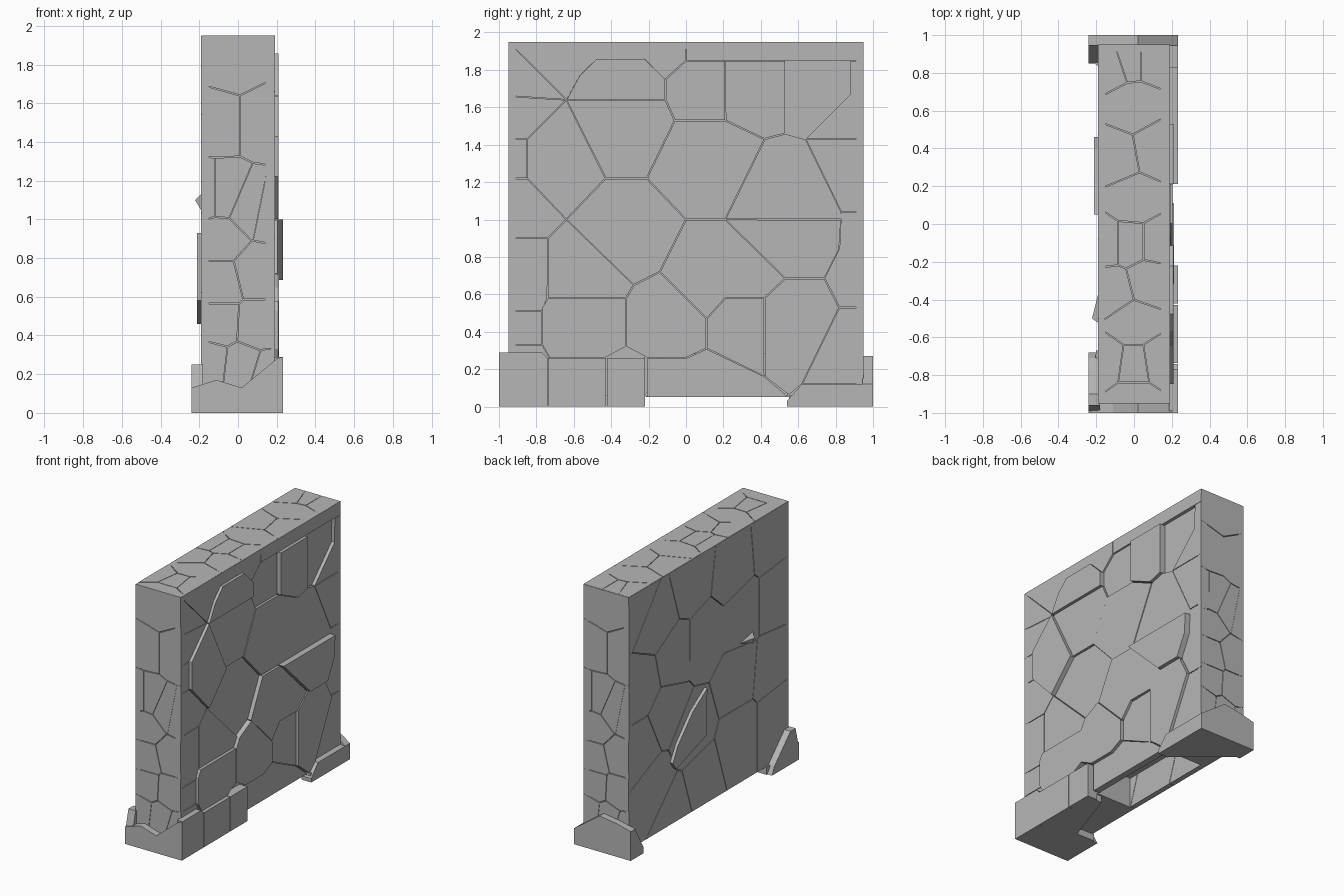
import bpy, bmesh
from mathutils import Vector

GAP = 0.003   # joint width around each stone
stone_mat = bpy.data.materials.new("stone_grey")
stone_mat.diffuse_color = (0.47, 0.47, 0.47, 1)


def finish(name, bm):
    bmesh.ops.recalc_face_normals(bm, faces=bm.faces)
    me = bpy.data.meshes.new(name)
    bm.to_mesh(me)
    bm.free()
    me.materials.append(stone_mat)
    ob = bpy.data.objects.new(name, me)
    bpy.context.collection.objects.link(ob)


def prism(bm, pts, axis, lo, hi, gap=0.0):
    """Extrude a 2D outline along an axis (x: y,z  y: x,z  z: x,y)."""
    c = sum((Vector(p) for p in pts), Vector((0, 0))) / len(pts)
    out = []
    for p in pts:
        d = Vector(p) - c
        out.append(c + d * (1 - gap / d.length) if gap else Vector(p))

    def place(p, h):
        co = [p[0], p[1]]
        co.insert(axis, h)
        return bm.verts.new(co)
    a = [place(p, lo) for p in out]
    b = [place(p, hi) for p in out]
    bm.faces.new(a)
    bm.faces.new(b)
    for i in range(len(a)):
        j = (i + 1) % len(a)
        bm.faces.new((a[i], a[j], b[j], b[i]))


def cells(rect, sites):
    """Split a rectangle into polygonal stones around the given sites."""
    u0, v0, u1, v1 = rect
    for i, s in enumerate(sites):
        poly = [Vector(p) for p in ((u0, v0), (u1, v0), (u1, v1), (u0, v1))]
        s = Vector(s)
        for k, t in enumerate(sites):
            if k == i:
                continue
            n = Vector(t) - s
            m = (Vector(t) + s) / 2
            new = []
            for p, q in zip(poly, poly[1:] + poly[:1]):
                dp, dq = (p - m).dot(n), (q - m).dot(n)
                if dp <= 0:
                    new.append(p)
                if dp * dq < 0:
                    new.append(p + (q - p) * (dp / (dp - dq)))
            poly = new
        yield poly


def facing(name, axis, rect, sites, lo, hi):
    bm = bmesh.new()
    for poly in cells(rect, sites):
        prism(bm, poly, axis, lo, hi, GAP)
    finish(name, bm)


# wall core, hollowed underneath between the feet
bm = bmesh.new()
prism(bm, [(-.935, .05), (-.22, .05), (-.22, .28), (.54, .28), (.54, .05),
           (.935, .05), (.935, 1.935), (-.935, 1.935)], 0, -.172, .165)
finish("wall_core", bm)

# raised stones on the right face: depth, then (y, z) outline
raised = [
    (.21, [(-.64, 1.64), (-.43, 1.22), (-.64, 1), (-.85, 1.22), (-.85, 1.43)]),
    (.21, [(-.64, 1.64), (-.57, 1.77), (-.48, 1.86), (-.22, 1.86), (-.11, 1.75), (-.11, 1.64)]),
    (.21, [(.21, 1.85), (.53, 1.85), (.53, 1.46), (.42, 1.43), (.21, 1.53)]),
    (.232, [(.21, 1), (.53, .685), (.74, .685), (.82, .84), (.83, 1)]),
    (.205, [(0, 1), (.21, 1), (.53, .685), (.42, .58), (.21, .58), (.11, .47), (-.14, .72)]),
    (.211, [(-.28, .65), (-.14, .72), (.11, .47), (.11, .31), (0, .26), (-.21, .26), (-.32, .32), (-.32, .58)]),
    (.21, [(.42, .58), (.53, .685), (.74, .685), (.82, .53), (.62, .12), (.55, .06), (.42, .16)]),
    (.208, [(-.74, .58), (-.32, .58), (-.32, .32), (-.43, .26), (-.73, .26), (-.77, .33), (-.77, .53)]),
]
# flush stones filling between them
upper = [
    (.19, [(-.95, 1.95), (-.64, 1.64), (-.57, 1.77), (-.48, 1.86), (-.22, 1.86), (-.11, 1.75), (0, 1.85), (0, 1.95)]),
    (.19, [(-.95, 1.66), (-.64, 1.64), (-.95, 1.95)]),
    (.19, [(-.95, 1.43), (-.85, 1.43), (-.64, 1.64), (-.95, 1.66)]),
    (.19, [(-.95, 1.22), (-.85, 1.22), (-.85, 1.43), (-.95, 1.43)]),
    (.19, [(-.64, 1.64), (-.11, 1.64), (-.06, 1.53), (-.21, 1.22), (-.43, 1.22)]),
    (.18, [(0, 1.85), (.21, 1.85), (.21, 1.53), (-.06, 1.53), (-.11, 1.64), (-.11, 1.75)]),
    (.19, [(0, 1.85), (.95, 1.85), (.95, 1.95), (0, 1.95)]),
    (.193, [(-.06, 1.53), (.21, 1.53), (.42, 1.43), (.21, 1), (0, 1), (-.21, 1.22)]),
    (.19, [(.42, 1.43), (.53, 1.46), (.64, 1.43), (.83, 1.04), (.83, 1), (.21, 1)]),
    (.19, [(.64, 1.43), (.95, 1.43), (.95, 1.85), (.88, 1.85), (.88, 1.67)]),
    (.19, [(.64, 1.43), (.83, 1.04), (.95, 1.04), (.95, 1.43)]),
]
lower = [
    (.178, [(-.43, 1.22), (-.21, 1.22), (0, 1), (-.14, .72), (-.28, .65), (-.64, 1)]),
    (.19, [(-.95, 1.22), (-.85, 1.22), (-.64, 1), (-.74, .9), (-.95, .9)]),
    (.19, [(-.64, 1), (-.28, .65), (-.32, .58), (-.74, .58), (-.74, .9)]),
    (.19, [(-.95, .51), (-.77, .51), (-.74, .58), (-.74, .9), (-.95, .9)]),
    (.19, [(-.95, .33), (-.77, .33), (-.77, .51), (-.95, .51)]),
    (.19, [(-.95, .05), (-.43, .05), (-.43, .26), (-.73, .26), (-.77, .33), (-.95, .33)]),
    (.19, [(.82, .53), (.95, .53), (.95, 1.04), (.83, 1.04), (.82, .85), (.74, .685)]),
    (.19, [(.62, .12), (.95, .12), (.95, .53), (.82, .53)]),
    (.19, [(.11, .47), (.21, .58), (.42, .58), (.42, .16), (.11, .31)]),
    (.19, [(.11, .31), (.42, .16), (.55, .05), (-.21, .05), (-.21, .26), (0, .26)]),
]
bm = bmesh.new()
for depth, pts in raised + upper + lower:
    prism(bm, pts, 0, .14, depth, GAP)
finish("right_face_stones", bm)

# left face stones, mostly flush
facing("left_face_stones", 0, (-.95, .05, .95, 1.95),
       [(-.75, 1.75), (-.3, 1.7), (.2, 1.78), (.6, 1.65), (.85, 1.85), (-.8, 1.3),
        (-.4, 1.3), (.05, 1.3), (.4, 1.3), (.8, 1.2), (-.75, .8), (-.35, .85),
        (.5, .9), (.8, .75), (-.8, .4), (-.35, .4), (.2, .65), (.65, .4), (.1, .25), (.4, .15)],
       -.19, -.15)
bm = bmesh.new()
prism(bm, [(.05, .93), (.22, .82), (.4, .63), (.46, .52), (.42, .46), (.06, .58)], 0, -.213, -.15)
finish("left_raised_stone", bm)

# small wedge chip on the left face
bm = bmesh.new()
for co in ((-.222, -.5, 1.1), (-.18, -.33, 1.1), (-.18, -.53, 1.14), (-.18, -.53, 1.03)):
    bm.verts.new(co)
bmesh.ops.convex_hull(bm, input=bm.verts)
finish("left_wedge_chip", bm)

# end and top stones
end_sites = [(-.02, 1.8), (-.1, 1.52), (.12, 1.52), (-.16, 1.12), (-.08, 1.12), (.06, 1.06), (.16, 1.04),
             (-.1, .9), (-.1, .67), (.1, .72), (-.1, .46), (.1, .45), (-.15, .26), (.02, .24), (.15, .2)]
facing("front_end_stones", 1, (-.19, .05, .19, 1.95), end_sites, -.95, -.91)
facing("back_end_stones", 1, (-.19, .05, .19, 1.95), [(-x, z) for x, z in end_sites], .91, .95)
facing("top_stones", 2, (-.19, -.95, .19, .95),
       [(-.12, .85), (-.03, .88), (.1, .88), (0, .62), (-.1, .36), (.12, .4), (0, .12),
        (-.15, -.1), (-.02, -.1), (.12, -.1), (-.12, -.35), (.08, -.3), (0, -.53),
        (-.14, -.73), (0, -.75), (.13, -.73), (0, -.93)],
       1.91, 1.95)

# front foot: apron across the end and blocks along both sides
bm = bmesh.new()
prism(bm, [(-.24, 0), (-.24, .13), (-.11, .17), (.02, .13), (.2, .28), (.232, .29), (.232, 0)], 1, -1, -.93)
prism(bm, [(-.99, 0), (-.99, .29), (-.77, .29), (-.74, .26), (-.74, 0)], 0, .185, .232)
prism(bm, [(-.737, 0), (-.737, .26), (-.428, .26), (-.428, 0)], 0, .15, .232)
prism(bm, [(-.422, 0), (-.422, .26), (-.22, .26), (-.22, 0)], 0, .15, .232)
prism(bm, [(-.99, 0), (-.99, .13), (-.96, .25), (-.9, .25), (-.71, .06), (-.68, 0)], 0, -.24, -.18)
prism(bm, [(-.24, -.98), (.2, -.98), (.2, -.23), (.1, -.23), (-.05, -.67), (-.2, -.67)], 2, .0, .06)
finish("front_foot", bm)

# back foot
bm = bmesh.new()
prism(bm, [(.232, 0), (.232, .12), (.02, .27), (-.12, .25), (-.24, .22), (-.24, 0)], 1, .945, 1)
prism(bm, [(.54, 0), (.54, .03), (.62, .12), (.99, .12), (.99, 0)], 0, .15, .232)
prism(bm, [(.85, 0), (.85, .05), (.95, .22), (.99, .22), (.99, 0)], 0, -.24, -.18)
prism(bm, [(-.22, .86), (.15, .55), (.22, .55), (.22, .98), (-.22, .98)], 2, 0, .06)
finish("back_foot", bm)
